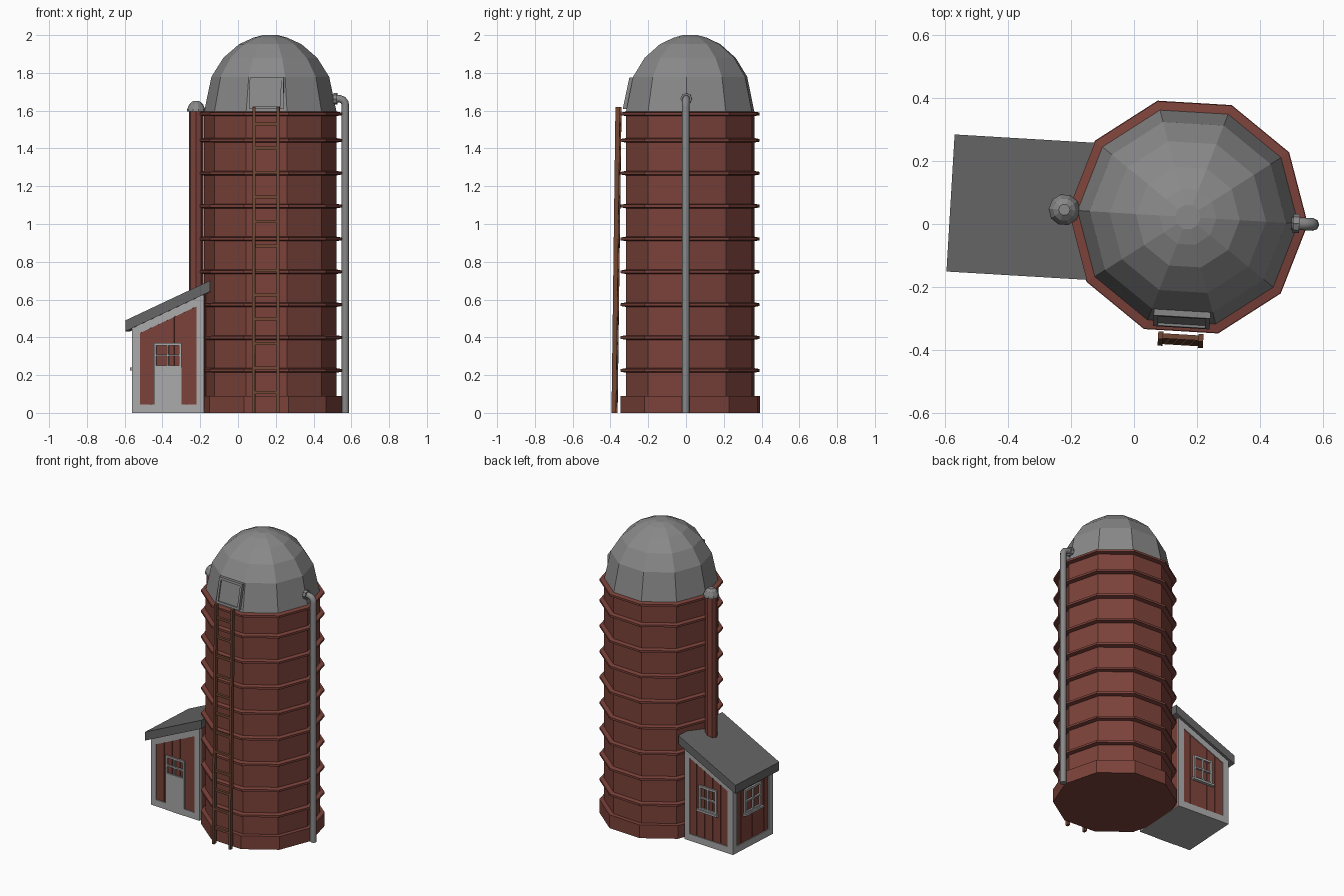
import bpy, bmesh, math
from mathutils import Matrix, Vector

if "Cube" in bpy.data.objects:
    bpy.data.objects.remove(bpy.data.objects["Cube"])

# Everything is modelled around the silo axis, then turned slightly into place
PLACE = Matrix.Translation((0.171, 0.022, 0)) @ Matrix.Rotation(math.radians(-3.4), 4, 'Z')


def material(name, color):
    m = bpy.data.materials.new(name)
    m.diffuse_color = (*color, 1)
    m.use_nodes = True
    m.node_tree.nodes["Principled BSDF"].inputs["Base Color"].default_value = m.diffuse_color
    return m


RED = material("barn_red", (0.2, 0.055, 0.042))
BROWN = material("ladder_brown", (0.17, 0.065, 0.035))
ROOF = material("roof_grey", (0.13, 0.13, 0.13))
METAL = material("metal_grey", (0.25, 0.25, 0.25))
TRIM = material("trim_grey", (0.4, 0.4, 0.4))


def finish(name, bm, mat):
    bmesh.ops.recalc_face_normals(bm, faces=bm.faces)
    me = bpy.data.meshes.new(name)
    bm.to_mesh(me)
    bm.free()
    ob = bpy.data.objects.new(name, me)
    bpy.context.collection.objects.link(ob)
    ob.matrix_world = PLACE
    me.materials.append(mat)
    return ob


def lathe(name, profiles, mat, n=10, center=(0, 0)):
    """Each profile is a list of (radius, z), closed by caps."""
    bm = bmesh.new()
    for prof in profiles:
        rings = [[bm.verts.new((center[0] + r * math.cos(math.tau * i / n),
                                center[1] + r * math.sin(math.tau * i / n), z))
                  for i in range(n)] for r, z in prof]
        for a, b in zip(rings, rings[1:]):
            for i in range(n):
                bm.faces.new((a[i], a[(i + 1) % n], b[(i + 1) % n], b[i]))
        bm.faces.new(rings[0])
        bm.faces.new(rings[-1])
    return finish(name, bm, mat)


def prisms(name, solids, mat):
    """Each solid is (outline, start, end, axis): outline (a, z) extruded along x or y."""
    bm = bmesh.new()
    for pts, s, e, axis in solids:
        def at(p, d):
            return (d, p[0], p[1]) if axis == 'x' else (p[0], d, p[1])
        a = [bm.verts.new(at(p, s)) for p in pts]
        b = [bm.verts.new(at(p, e)) for p in pts]
        bm.faces.new(a)
        bm.faces.new(b)
        for i in range(len(pts)):
            j = (i + 1) % len(pts)
            bm.faces.new((a[i], a[j], b[j], b[i]))
    return finish(name, bm, mat)


def rect(a0, a1, z0, z1):
    return [(a0, z0), (a1, z0), (a1, z1), (a0, z1)]


# Silo body, base course and hoops
lathe("silo_body", [[(0.352, 0), (0.352, 1.59)]], RED)
lathe("silo_base", [[(0.382, 0), (0.382, 0.09)]], RED)
hoops = [0.225 + 0.174 * i for i in range(8)] + [1.583]
lathe("silo_hoops", [[(0.345, z - 0.013), (0.38, z - 0.007), (0.38, z + 0.007), (0.345, z + 0.013)]
                     for z in hoops], RED)

# Faceted dome
dome = [(0.352 * math.cos(math.radians(t)), 1.59 + 0.41 * math.sin(math.radians(t)))
        for t in (0, 27.5, 45, 62, 75)]
lathe("dome", [dome + [(0.04, 2.0)]], METAL)

# Dome hatch: leaning panel with a raised frame
def hatch_side(z0, z1, out):
    def v(z):
        return -0.352 + (z - 1.61) * 0.21 - out
    return [(v(z0), z0), (v(z1), z1), (-0.26, z1), (-0.3, z0)]


prisms("hatch", [
    (hatch_side(1.61, 1.77, -0.008), -0.085, 0.085, 'x'),
    (hatch_side(1.61, 1.775, 0), -0.09, -0.075, 'x'),
    (hatch_side(1.61, 1.775, 0), 0.075, 0.09, 'x'),
    (hatch_side(1.76, 1.775, 0), -0.075, 0.075, 'x'),
    (hatch_side(1.61, 1.624, 0), -0.075, 0.075, 'x')], METAL)

# Ladder: two leaning rails and twelve rungs
rail = [(-0.413, 0), (-0.389, 0), (-0.368, 1.62), (-0.392, 1.62)]
ladder = [(rail, s * 0.064 - 0.008, s * 0.064 + 0.008, 'x') for s in (-1, 1)]
for i in range(12):
    z = 0.108 + i * 0.1293
    v = -0.401 + 0.021 * z / 1.62
    ladder.append((rect(v - 0.008, v + 0.008, z - 0.008, z + 0.008), -0.06, 0.06, 'x'))
prisms("ladder", ladder, BROWN)

# Drain pipe with a bend into the dome
cu = bpy.data.curves.new("drain_pipe", 'CURVE')
cu.dimensions = '3D'
cu.bevel_depth = 0.02
cu.bevel_resolution = 2
cu.use_fill_caps = True
path = [(0.33, 1.663), (0.368, 1.663), (0.386, 1.656), (0.396, 1.642), (0.398, 1.62), (0.398, 0)]
sp = cu.splines.new('POLY')
sp.points.add(len(path) - 1)
for p, (u, z) in zip(sp.points, path):
    p.co = (u, 0, z, 1)
pipe = bpy.data.objects.new("drain_pipe", cu)
bpy.context.collection.objects.link(pipe)
pipe.matrix_world = PLACE
cu.materials.append(METAL)

flange = lathe("pipe_flange", [[(0.03, 0), (0.03, 0.02)]], METAL, 8)
flange.matrix_world = PLACE @ Matrix.Translation((0.335, 0, 1.663)) @ Matrix.Rotation(math.pi / 2, 4, 'Y')

# Vent stack with a rounded cap
lathe("vent_stack", [[(0.039, 0.55), (0.039, 1.6)]], RED, 8, (-0.393, 0))
lathe("vent_cap", [[(0.05, 1.595), (0.047, 1.61), (0.036, 1.635), (0.018, 1.65)]],
      METAL, 10, (-0.393, 0))


# Lean-to shed
def eave(u):
    return 0.432 + 0.47 * (u + 0.755)


def sloped(u0, u1, z0, drop=0.0):
    return [(u0, z0), (u1, z0), (u1, eave(u1) - drop), (u0, eave(u0) - drop)]


L, R, W = -0.712, -0.34, 0.19
prisms("shed_walls", [(sloped(L, R, 0.005), -W, W, 'y')], RED)
prisms("shed_floor", [(rect(L - 0.008, R, 0, 0.02), -W - 0.008, W + 0.008, 'y')], TRIM)
prisms("shed_roof", [([(-0.755, 0.432), (-0.308, 0.642), (-0.308, 0.7), (-0.755, 0.49)],
                      -0.218, 0.218, 'y')], ROOF)

# Wall boards
boards = []
for s in (-1, 1):
    for i in range(5):
        u = L + 0.03 + i * 0.0625
        boards.append((sloped(u, u + 0.059, 0.03, 0.02), s * (W - 0.01), s * (W + 0.004), 'y'))
for i in range(6):
    v = -0.17 + i * 0.057
    boards.append((rect(v, v + 0.054, 0.03, 0.43), L - 0.004, L + 0.01, 'x'))
prisms("shed_boards", boards, RED)

# Corner posts, sills and top rails
trim = []
for s in (-1, 1):
    d = (s * (W - 0.01), s * (W + 0.01), 'y')
    trim += [(sloped(L - 0.01, L + 0.032, 0), *d), (sloped(R - 0.04, R, 0), *d),
             (rect(L, R, 0, 0.045), *d),
             ([(L, eave(L) - 0.045), (R, eave(R) - 0.045), (R, eave(R)), (L, eave(L))], *d),
             (rect(s * (W - 0.032), s * (W + 0.01), 0, eave(L)), L - 0.01, L + 0.01, 'x')]
trim += [(rect(-W, W, z0, z1), L - 0.01, L + 0.01, 'x') for z0, z1 in ((0, 0.045), (0.405, 0.445))]
prisms("shed_trim", trim, TRIM)


def window(a, z0, w, h, d0, d1, axis, t=0.014):
    """Frame with crossed bars centred on a."""
    z1, x0, x1 = z0 + h, a - w / 2, a + w / 2
    zc, b = (z0 + z1) / 2, 0.005
    outlines = [rect(x0, x0 + t, z0, z1), rect(x1 - t, x1, z0, z1),
                rect(x0 + t, x1 - t, z0, z0 + t), rect(x0 + t, x1 - t, z1 - t, z1),
                rect(a - b, a + b, z0 + t, z1 - t), rect(x0 + t, x1 - t, zc - b, zc + b)]
    return [(o, d0, d1, axis) for o in outlines]


# Windows on the back and left walls, each with a sill
prisms("back_window", window(-0.526, 0.235, 0.14, 0.165, W, W + 0.016, 'y')
       + [(rect(-0.606, -0.446, 0.225, 0.239), W, W + 0.024, 'y')], TRIM)
prisms("left_window", window(0, 0.235, 0.16, 0.165, L - 0.016, L, 'x')
       + [(rect(-0.09, 0.09, 0.225, 0.239), L - 0.026, L, 'x')], TRIM)

# Front door with a four-pane window
D = -0.532
prisms("door", [(rect(D - 0.073, D + 0.073, 0, 0.25), -W - 0.012, -W + 0.01, 'y')]
       + window(D, 0.24, 0.146, 0.13, -W - 0.014, -W + 0.01, 'y', 0.012), TRIM)
